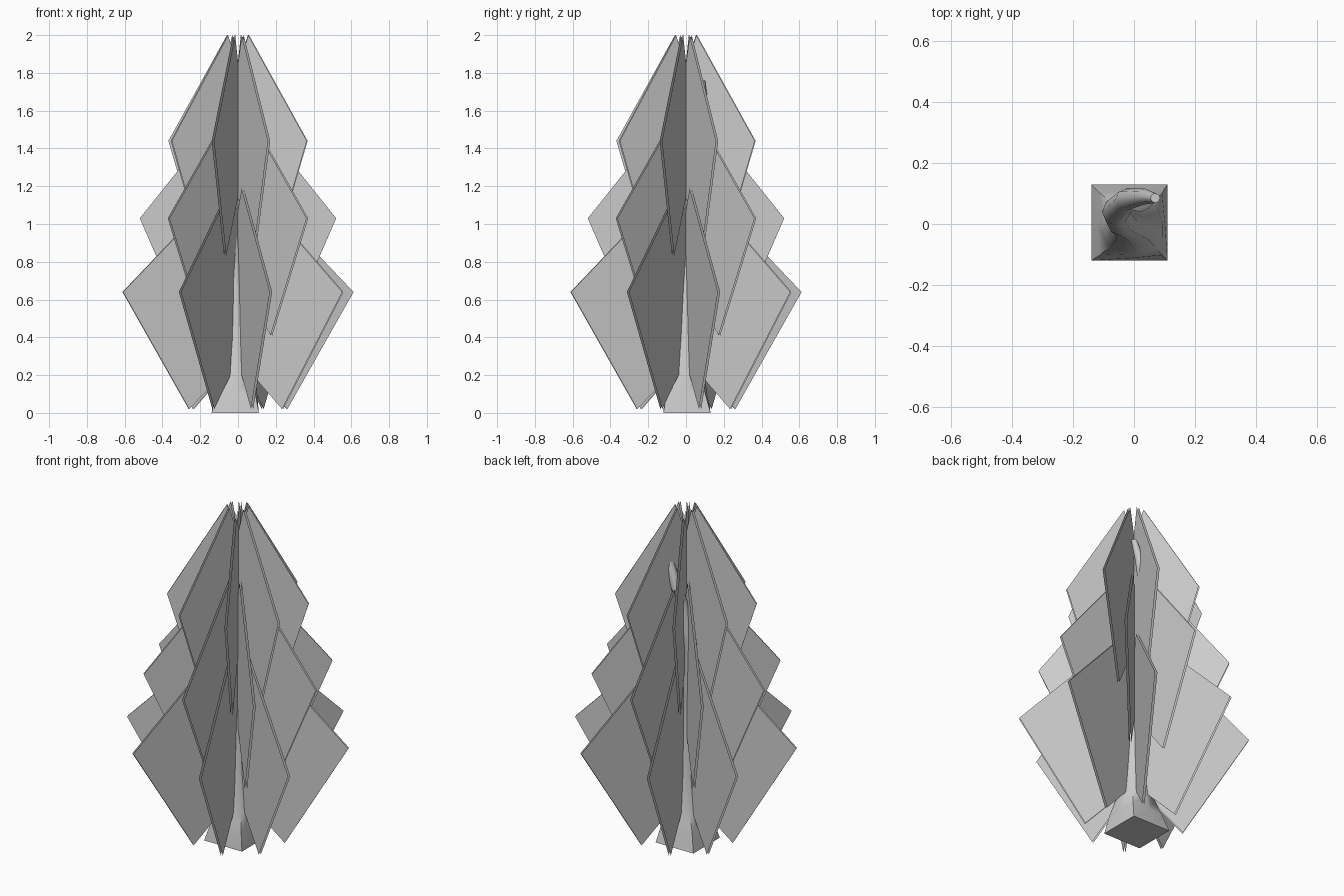
import bpy, math
from mathutils import Vector

if "Cube" in bpy.data.objects:
    bpy.data.objects.remove(bpy.data.objects["Cube"])


def make_object(name, verts, faces):
    mesh = bpy.data.meshes.new(name)
    mesh.from_pydata(verts, [], faces)
    mesh.update()
    ob = bpy.data.objects.new(name, mesh)
    bpy.context.collection.objects.link(ob)
    return ob


# Leaf cards: each is a pair of thin parallel sheets, eight per tier
def leaf_tier(name, bottom, outer, top, start_deg, gap=0.006):
    inner = (bottom[0] + top[0] - outer[0], bottom[1] + top[1] - outer[1])
    verts, faces = [], []
    for k in range(8):
        a = math.radians(start_deg + 45 * k)
        radial = Vector((math.cos(a), math.sin(a), 0))
        side = Vector((-math.sin(a), math.cos(a), 0))
        for s in (-1, 1):
            n = len(verts)
            for r, z in (bottom, outer, top, inner):
                verts.append(radial * r + side * gap * s + Vector((0, 0, z)))
            quad = [n, n + 1, n + 2, n + 3]
            faces.append(quad if s < 0 else quad[::-1])
    return make_object(name, verts, faces)


leaf_tier("lower_leaves", (0.27, 0.02), (0.635, 0.64), (0.09, 1.19), 16)
leaf_tier("middle_leaves", (0.25, 0.41), (0.52, 1.03), (0.08, 1.58), 0)
leaf_tier("upper_leaves", (0.20, 0.83), (0.39, 1.44), (0.06, 2.0), 25)

# Trunk: square flared foot becoming a round, bending, tapering stem
# (x, y, z, half width, squareness)
rings = [
    (-0.015, 0.005, 0.00, 0.125, 1.0),
    (-0.010, 0.000, 0.10, 0.112, 0.7),
    (-0.005, 0.000, 0.20, 0.098, 0.2),
    (-0.005, 0.000, 0.40, 0.075, 0.0),
    (-0.015, 0.000, 0.65, 0.058, 0.0),
    (-0.040, 0.010, 0.92, 0.050, 0.0),
    (-0.060, 0.040, 1.20, 0.045, 0.0),
    (-0.025, 0.080, 1.45, 0.036, 0.0),
    (0.035, 0.090, 1.65, 0.026, 0.0),
    (0.070, 0.085, 1.76, 0.016, 0.0),
]
SIDES = 8
verts, faces = [], []
for cx, cy, z, h, sq in rings:
    for i in range(SIDES):
        a = 2 * math.pi * i / SIDES
        c, s = math.cos(a), math.sin(a)
        r = h * (1 + sq * (1 / max(abs(c), abs(s)) - 1))
        verts.append((cx + r * c, cy + r * s, z))
for j in range(len(rings) - 1):
    for i in range(SIDES):
        n = (i + 1) % SIDES
        faces.append((j * SIDES + i, j * SIDES + n,
                      (j + 1) * SIDES + n, (j + 1) * SIDES + i))
faces.append(list(range(SIDES))[::-1])
faces.append([len(verts) - SIDES + i for i in range(SIDES)])
trunk = make_object("trunk", verts, faces)
bpy.context.view_layer.objects.active = trunk
trunk.select_set(True)
bpy.ops.object.shade_smooth_by_angle(angle=math.radians(60))
